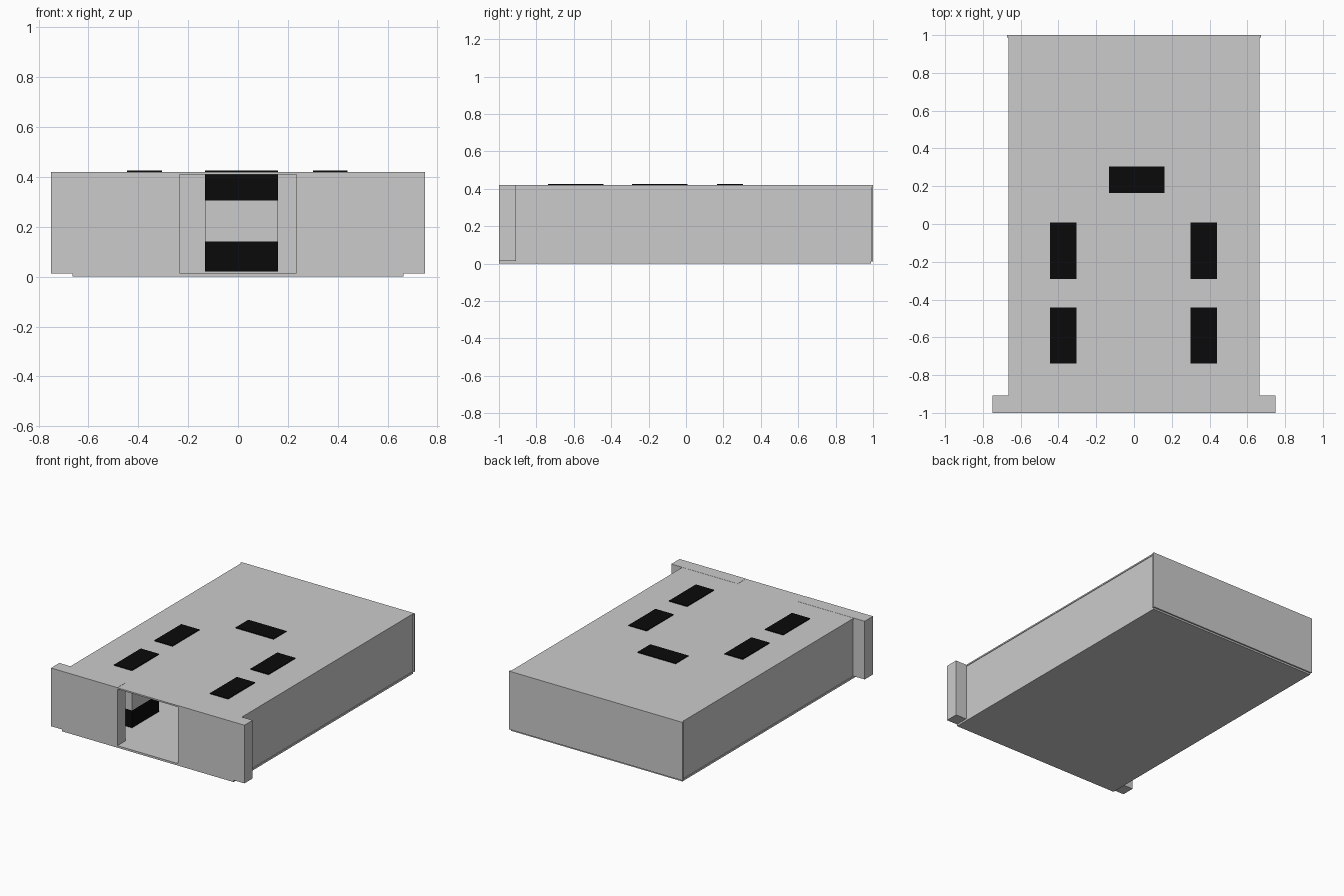
import bpy

if "Cube" in bpy.data.objects:
    bpy.data.objects.remove(bpy.data.objects["Cube"])

black = bpy.data.materials.new("black")
black.diffuse_color = (0.003, 0.003, 0.003, 1)
black.use_nodes = True
black.node_tree.nodes["Principled BSDF"].inputs["Base Color"].default_value = black.diffuse_color


def box(name, x0, x1, y0, y1, z0, z1, mat=None):
    bpy.ops.mesh.primitive_cube_add(
        size=1, location=((x0 + x1) / 2, (y0 + y1) / 2, (z0 + z1) / 2))
    ob = bpy.context.object
    ob.name = name
    ob.scale = (x1 - x0, y1 - y0, z1 - z0)
    bpy.ops.object.transform_apply(location=False, rotation=False, scale=True)
    if mat:
        ob.data.materials.append(mat)
    return ob


# Thin shell of the hall
box("floor", -0.665, 0.665, -1, 0.99, 0, 0.014)
box("roof", -0.665, 0.665, -1, 0.99, 0.41, 0.42)
box("back_wall", -0.672, 0.672, 0.988, 1, 0.012, 0.42)

# Side walls and the two halves of the thick front wall
for side, s in (("left", -1), ("right", 1)):
    box(side + "_wall", *sorted((s * 0.648, s * 0.661)), -0.91, 0.988, 0.014, 0.41)
    box(side + "_front_wall", *sorted((s * 0.235, s * 0.75)), -1, -0.908, 0.013, 0.421)

# Columns: black base, grey middle, black cap through the roof
footprints = [(x, x + 0.14, y, y + 0.297)
              for x in (-0.445, 0.30) for y in (-0.738, -0.29)]
footprints.append((-0.133, 0.161, 0.165, 0.305))
for i, f in enumerate(footprints, 1):
    box(f"column_base_{i}", *f, 0.02, 0.142, black)
    box(f"column_middle_{i}", *f, 0.142, 0.305)
    box(f"column_cap_{i}", *f, 0.305, 0.426, black)
